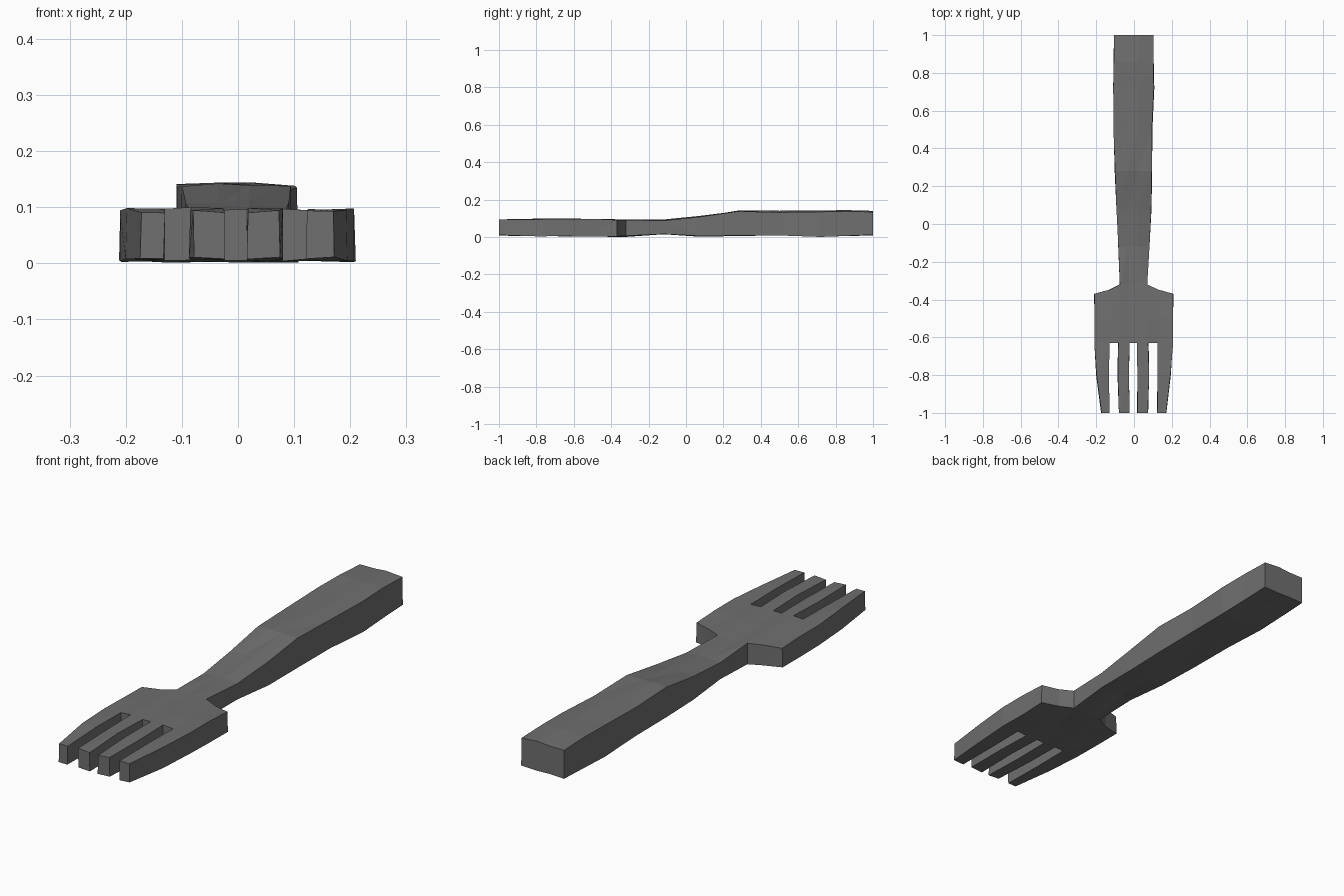
import bpy, bmesh, random

random.seed(4)
cube = bpy.data.objects.get("Cube")
if cube:
    bpy.data.objects.remove(cube)

grey = bpy.data.materials.new("dark grey metal")
grey.use_nodes = True
colour = (0.16, 0.16, 0.16, 1)
grey.diffuse_color = colour
grey.node_tree.nodes["Principled BSDF"].inputs["Base Color"].default_value = colour

# Tines and head: y, top, bottom, then the x of the eight tine edges
tine_rows = [
    (-1.0, .092, .009, (-.172, -.13, -.08, -.023, .018, .073, .123, .17)),
    (-.8, .096, .007, (-.198, -.132, -.085, -.027, .018, .08, .125, .193)),
    (-.63, .097, .006, (-.21, -.13, -.083, -.024, .015, .075, .125, .207)),
]
head_rows = [
    (-.5, .095, .005, (-.208, -.125, -.078, -.024, .015, .072, .125, .207)),
    (-.345, .092, .004, (-.21, -.13, -.075, -.025, .02, .07, .13, .207)),
]
# Handle: y, left x, right x, top, bottom
handle_rows = [
    (-.12, -.083, .082, .089, .018),
    (.08, -.093, .091, .108, .004),
    (.28, -.1, .094, .137, .008),
    (.5, -.109, .095, .135, .011),
    (.72, -.11, .105, .138, .003),
    (.86, -.107, .102, .139, .005),
    (1.0, -.105, .102, .135, .012),
]

bm = bmesh.new()


def pair(x, y, top, bottom, wobble=.003):
    """A matching top and bottom vertex, slightly hand-hewn."""
    def jig():
        return random.uniform(-wobble, wobble)
    return (bm.verts.new((x, y, top + jig())),
            bm.verts.new((x + jig(), y, max(.001, bottom + jig()))))


grid = []
for y, top, bottom, xs in tine_rows + head_rows:
    row = []
    for i, x in enumerate(xs):
        # The shoulder slopes back towards the neck
        shoulder = (-.025, -.003, .025)[min(i, 7 - i, 2)] if y == -.345 else 0
        row.append(pair(x, y + shoulder, top, bottom))
    grid.append(row)
for y, left, right, top, bottom in handle_rows:
    row = [None] * 8
    for col, t in zip(range(2, 6), (0, .33, .62, 1)):
        crown = .003 if col in (3, 4) else 0
        row[col] = pair(left + (right - left) * t, y, top + crown, bottom)
    grid.append(row)

# Which cells are solid: four tines, the full head, then the handle
cells = set()
for r in range(len(grid) - 1):
    columns = (0, 2, 4, 6) if r < 2 else range(7) if r < 4 else range(2, 5)
    cells.update((r, c) for c in columns)

for r, c in cells:
    corners = [(r, c), (r, c + 1), (r + 1, c + 1), (r + 1, c)]
    bm.faces.new([grid[a][b][0] for a, b in corners])
    bm.faces.new([grid[a][b][1] for a, b in reversed(corners)])
    # Side walls wherever the neighbouring cell is empty
    neighbours = [(r - 1, c), (r, c + 1), (r + 1, c), (r, c - 1)]
    for k, near in enumerate(neighbours):
        if near not in cells:
            a = grid[corners[k][0]][corners[k][1]]
            b = grid[corners[(k + 1) % 4][0]][corners[(k + 1) % 4][1]]
            bm.faces.new((a[0], a[1], b[1], b[0]))

bmesh.ops.triangulate(bm, faces=bm.faces[:])
bmesh.ops.recalc_face_normals(bm, faces=bm.faces[:])
mesh = bpy.data.meshes.new("fork")
bm.to_mesh(mesh)
bm.free()
mesh.materials.append(grey)
fork = bpy.data.objects.new("fork", mesh)
bpy.context.collection.objects.link(fork)
